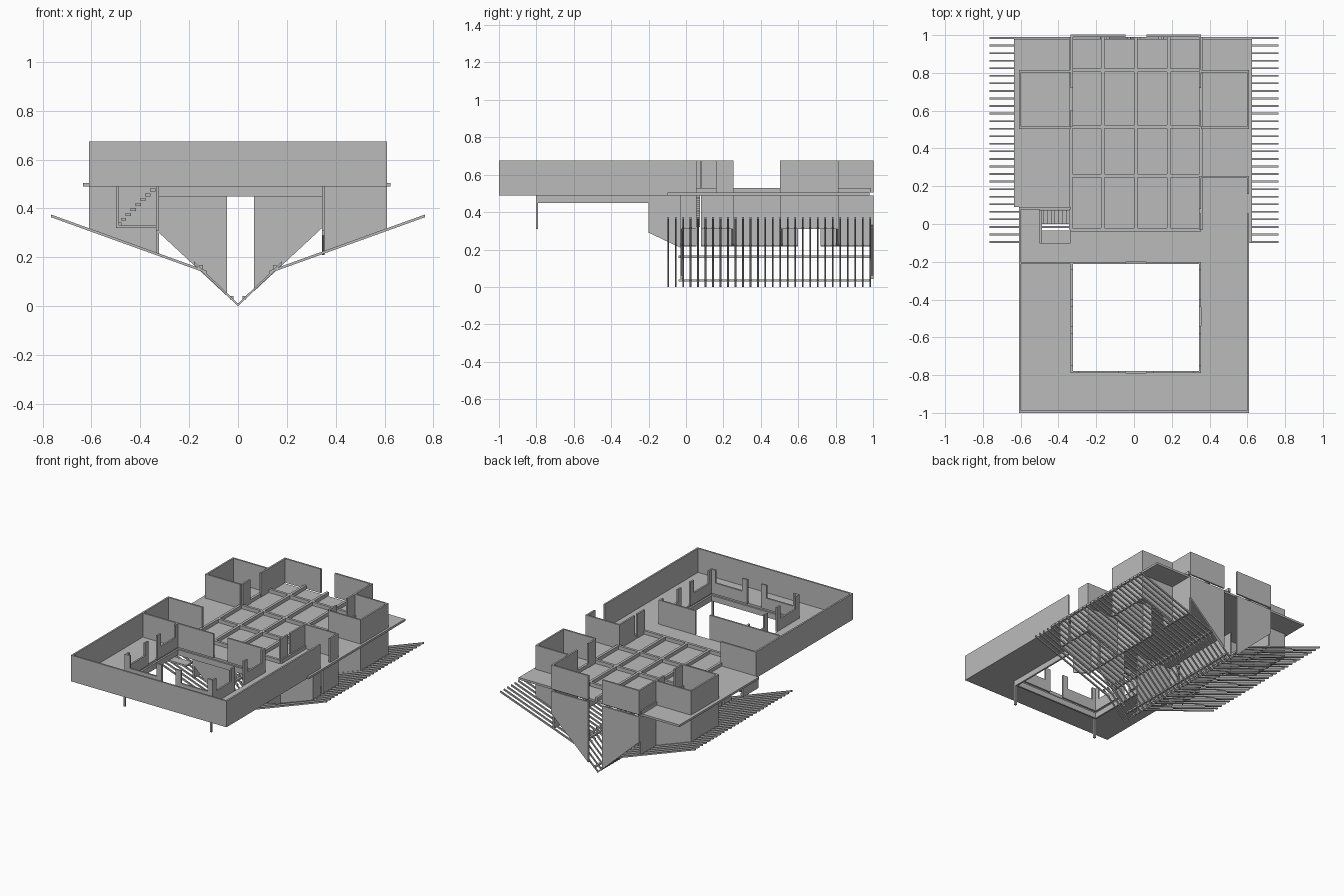
import bpy, bmesh
from mathutils import Vector

cube = bpy.data.objects.get("Cube")
if cube:
    bpy.data.objects.remove(cube, do_unlink=True)

grey = bpy.data.materials.new("plain grey")
grey.use_nodes = True
grey.diffuse_color = (0.5, 0.5, 0.5, 1)
grey.node_tree.nodes["Principled BSDF"].inputs["Base Color"].default_value = (0.5, 0.5, 0.5, 1)


class Part:
    """Collects simple solids into one named object."""
    def __init__(self, name):
        self.name, self.bm = name, bmesh.new()

    def prism(self, points, move):
        face = self.bm.faces.new([self.bm.verts.new(p) for p in points])
        out = bmesh.ops.extrude_face_region(self.bm, geom=[face])
        verts = [v for v in out["geom"] if isinstance(v, bmesh.types.BMVert)]
        bmesh.ops.translate(self.bm, verts=verts, vec=Vector(move))

    def box(self, x0, x1, y0, y1, z0, z1):
        self.prism([(x0, y0, z0), (x1, y0, z0), (x1, y1, z0), (x0, y1, z0)], (0, 0, z1 - z0))

    def done(self):
        bmesh.ops.recalc_face_normals(self.bm, faces=self.bm.faces)
        mesh = bpy.data.meshes.new(self.name)
        self.bm.to_mesh(mesh)
        self.bm.free()
        mesh.materials.append(grey)
        bpy.context.collection.objects.link(bpy.data.objects.new(self.name, mesh))


T = 0.012                      # wall thickness
LOW, DECK, TOP = 0.49, 0.505, 0.675
XL, XR, OUT = -0.335, 0.355, 0.61
BACK, FRONT, COURT, HALL = 0.99, -0.79, -0.2, -0.03


def slope(x):
    """Height of the shallow timber slope."""
    return 0.1 + 0.345 * abs(x)


# Floor deck: ring around the courtyard, main deck, stair opening left free
deck = Part("floor_deck")
deck.box(-OUT, OUT, -1, FRONT, LOW, DECK)
deck.box(-OUT, XL, FRONT, COURT, LOW, DECK)
deck.box(XR, OUT, FRONT, COURT, LOW, DECK)
deck.box(-OUT, OUT, COURT, -0.1, LOW, DECK)
deck.box(-OUT, -0.5, -0.1, 0.09, LOW, DECK)
deck.box(XL, 0.625, -0.1, 0.09, LOW, DECK)
deck.box(-0.635, 0.625, 0.09, 0.98, LOW, DECK)
deck.done()

# Outer walls of the courtyard wing
outer = Part("outer_wall")
outer.box(-OUT, OUT, -1, -1 + T, LOW, TOP)
outer.box(-OUT, -OUT + T, -1, 0.09, LOW, TOP)
outer.box(OUT - T, OUT, -1, 0.055, LOW, TOP)
outer.box(-OUT, XL, 0.09 - T, 0.09, LOW, TOP)
outer.done()

# Courtyard walls: low panels with taller end posts
court = Part("courtyard_wall")
SILL, POST = 0.585, 0.04
for a, b in ((XL, -0.045), (0.065, XR)):
    court.box(a, b, FRONT, FRONT + T, DECK, SILL)
    for p in (a, b - POST):
        court.box(p, p + POST, FRONT, FRONT + T, SILL, TOP)
    court.box(a, b, COURT - T, COURT, DECK, TOP)
court.box(-OUT, XL, COURT - T, COURT, DECK, TOP)
for x in (XL, XR - T):
    for a, b in ((FRONT, -0.54), (-0.44, COURT)):
        court.box(x, x + T, a, b, DECK, SILL)
        for p in (a, b - POST):
            court.box(x, x + T, p, p + POST, SILL, TOP)
court.done()

# Beams under the courtyard edge and the two posts
beam = Part("courtyard_beam")
for y in (FRONT, COURT - T):
    beam.box(XL, XR, y, y + T, 0.45, LOW)
for x in (XL, XR - T):
    beam.box(x, x + T, FRONT, COURT, 0.45, LOW)
    beam.box(x, x + T, FRONT - T, FRONT, 0.31, LOW)
beam.done()

# Upper walls: side rooms and back corners
upper = Part("upper_wall")
for side in (-1, 1):
    inner = XL if side < 0 else XR - T
    edge = -OUT if side < 0 else OUT - T
    a, b = (-OUT, XL) if side < 0 else (XR, OUT)
    upper.box(edge, edge + T, 0.515, 0.815, DECK, TOP)
    for y in (0.515, 0.815):
        upper.box(a, b, y - T, y, DECK, TOP)
    for y0, y1 in ((0.515, 0.6), (0.72, BACK)):
        upper.box(inner, inner + T, y0, y1, DECK, TOP)
for a, b in ((XL, -0.045), (0.065, XR)):
    upper.box(a, b, BACK, BACK + T, DECK, TOP)
upper.box(XR, OUT, 0.255 - T, 0.255, DECK, TOP)
upper.box(OUT - T, OUT, 0.16, 0.255, DECK, TOP)
upper.box(XR - T, XR, HALL, 0.055, DECK, TOP)
upper.box(XR - T, XR, 0.08, 0.255, DECK, TOP)
upper.done()

# Low grid of beams on the hall deck
grid = Part("deck_beam_grid")
RIB = 0.53
for x in (XL, -0.165, 0.01, 0.185, XR):
    grid.box(x - 0.009, x + 0.009, HALL, BACK, DECK, RIB)
for y in (HALL, 0.255, 0.515, 0.815):
    grid.box(XL, XR, y - 0.009, y + 0.009, DECK, RIB)
grid.done()

# Lower walls, cut off along the slopes
lower = Part("lower_wall")


def cross_wall(y, a, b, rule):
    lower.prism([(a, y, LOW), (a, y, rule(a)), (b, y, rule(b)), (b, y, LOW)], (0, T, 0))


def steep(x):
    return abs(x) * 0.93


for a, b in ((XL, -0.045), (0.065, XR)):
    cross_wall(BACK, a, b, steep)
    cross_wall(HALL, a, b, steep)
for y in (0.515, 0.815):
    cross_wall(y - T, -OUT, XL, slope)
    cross_wall(y - T, XR, OUT, slope)
for y in (HALL, 0.255 - T):
    cross_wall(y, XR, OUT, slope)
for x in (-OUT, OUT - T):
    lower.box(x, x + T, 0.515, 0.815, slope(OUT), LOW)
lower.box(OUT - T, OUT, HALL, 0.055, slope(OUT), LOW)
lower.box(OUT - T, OUT, 0.08, 0.255, slope(OUT), LOW)
for x in (XL, XR - T):
    for y0, y1 in ((HALL, 0.055), (0.08, 0.6), (0.72, BACK)):
        lower.box(x, x + T, y0, y1, slope(x), LOW)
lower.prism([(XR, COURT, LOW), (XR, COURT, 0.29), (XR, HALL, 0.21), (XR, HALL, LOW)], (-T, 0, 0))
lower.done()

# Stair beside the hall
stair = Part("stair")
for i in range(8):
    x, z = -0.5 + i * 0.02, 0.33 + i * 0.02
    stair.box(x, x + 0.022, 0.0, 0.075, z, z + 0.012)
stair.box(-0.5, XL, -0.1, -0.035, 0.32, 0.332)
stair.box(-0.5, -0.5 + T, -0.1, 0.075, 0.32, LOW)
stair.done()

# Timber slats forming the two slopes, repeated along the length
slat = Part("slope_slat")
H, W = 0.011, 0.009
for i in range(28):
    y = -0.1 + i * 0.04
    for s in (-1, 1):
        for (xa, za), (xb, zb) in (((0.13, 0.135), (0.765, 0.364)), ((0, 0), (0.18, 0.172))):
            slat.prism([(s * xa, y, za), (s * xb, y, zb), (s * xb, y, zb + H), (s * xa, y, za + H)],
                       (0, W, 0))
slat.done()

# Long rails joining the slats
rail = Part("long_rail")
for s in (-1, 1):
    for x, z in ((0.15, 0.155), (0.025, 0.028)):
        rail.box(s * x - 0.007, s * x + 0.007, -0.04, BACK, z, z + 0.013)
rail.done()
